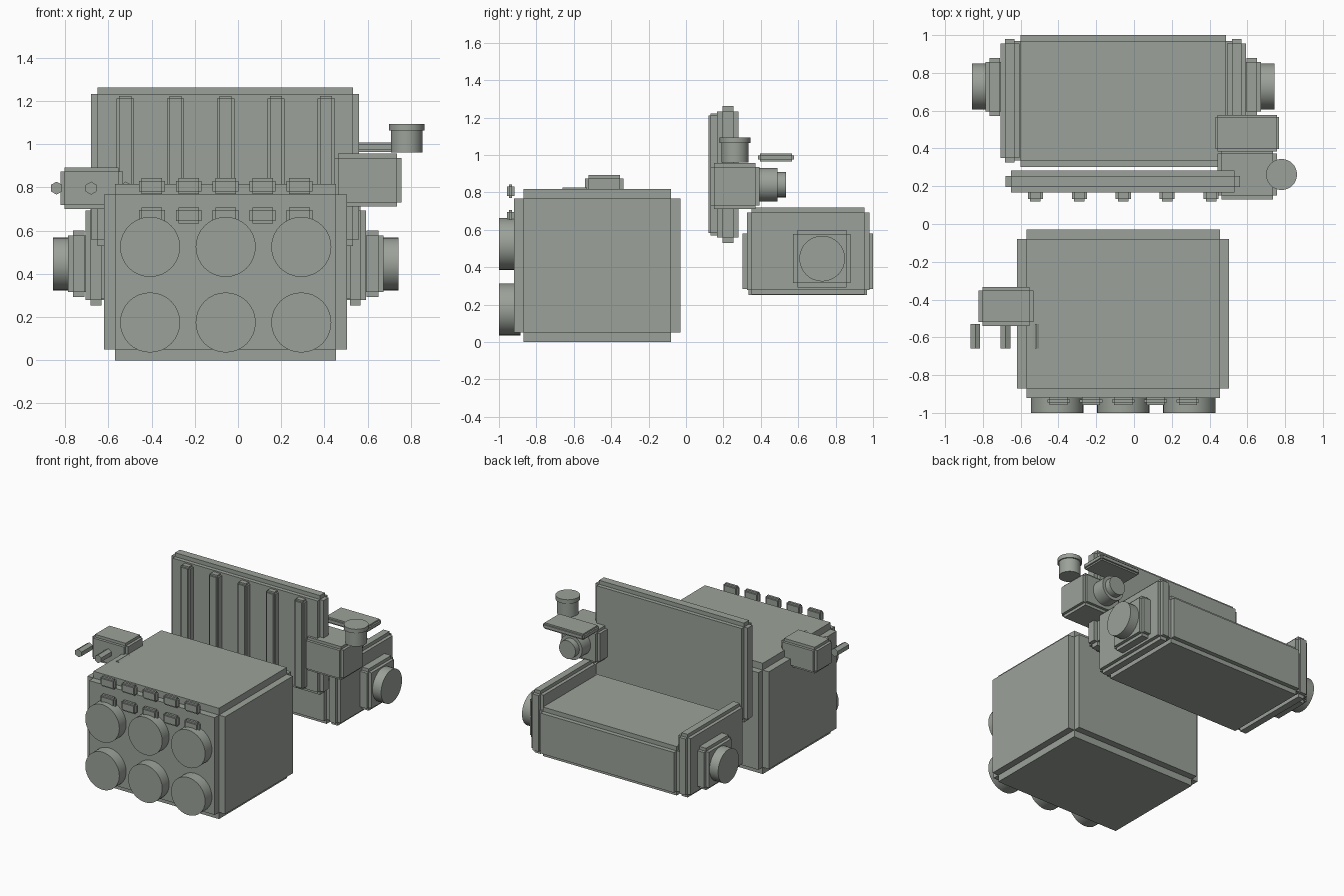
import bpy, bmesh, math
from mathutils import Matrix, Vector

if "Cube" in bpy.data.objects:
    bpy.data.objects.remove(bpy.data.objects["Cube"])

CX = -0.057  # symmetry line of the machine

# Dark grey-green paint for every part
paint = bpy.data.materials.new("dark_grey_green")
paint.diffuse_color = (0.33, 0.36, 0.32, 1)
paint.use_nodes = True
paint.node_tree.nodes["Principled BSDF"].inputs["Base Color"].default_value = paint.diffuse_color


def finish(name, bm):
    bmesh.ops.recalc_face_normals(bm, faces=bm.faces[:])
    mesh = bpy.data.meshes.new(name)
    bm.to_mesh(mesh)
    bm.free()
    mesh.materials.append(paint)
    obj = bpy.data.objects.new(name, mesh)
    bpy.context.collection.objects.link(obj)
    return obj


def panel_box(name, x, y, z, step):
    """Box with square-notched edges: a core whose six faces are pushed out."""
    lo, hi = Vector((x[0], y[0], z[0])), Vector((x[1], y[1], z[1]))
    size = hi - lo - Vector((2 * step,) * 3)
    bm = bmesh.new()
    bmesh.ops.create_cube(bm, size=1, matrix=Matrix.Translation((lo + hi) / 2) @ Matrix.Diagonal((*size, 1)))
    caps = bmesh.ops.extrude_discrete_faces(bm, faces=bm.faces[:])["faces"]
    for f in caps:
        f.normal_update()
        bmesh.ops.translate(bm, verts=f.verts[:], vec=f.normal * step)
    return finish(name, bm)


def cylinder(name, centre, r, length, axis, sides=32):
    rot = {"X": Matrix.Rotation(math.pi / 2, 4, "Y"),
           "Y": Matrix.Rotation(math.pi / 2, 4, "X"),
           "Z": Matrix.Identity(4)}[axis]
    bm = bmesh.new()
    bmesh.ops.create_cone(bm, cap_ends=True, segments=sides, radius1=r, radius2=r,
                          depth=length, matrix=Matrix.Translation(centre) @ rot)
    obj = finish(name, bm)
    if sides > 8:
        for p in obj.data.polygons:
            p.use_smooth = len(p.vertices) == 4
    return obj


# Front cabinet
panel_box("cabinet", (-0.62, 0.504), (-0.92, -0.03), (0, 0.817), 0.05)

# Dials and two rows of buttons on the cabinet front
for i in range(3):
    for z in (0.175, 0.525):
        cylinder("dial", (CX + (i - 1) * 0.35, -0.9425, z), 0.139, 0.115, "Y")
for i in range(5):
    x = CX + (i - 2) * 0.171
    for z in (0.67, 0.806):
        panel_box("button", (x - 0.06, x + 0.06), (-0.958, -0.917), (z - 0.037, z + 0.037), 0.012)

# Side box with three pegs
panel_box("side_box", (-0.823, -0.533), (-0.54, -0.333), (0.70, 0.893), 0.02)
for i in range(3):
    cylinder("peg", (-0.84 + i * 0.16, -0.595, 0.797), 0.03, 0.13, "Y", 6)

# Upright back panel with slats
panel_box("back_panel", (-0.68, 0.561), (0.167, 0.282), (0.53, 1.262), 0.029)
for i in range(5):
    x = CX + (i - 2) * 0.2325
    panel_box("slat", (x - 0.04, x + 0.04), (0.12, 0.185), (0.57, 1.223), 0.012)

# Seat block
panel_box("seat", (-0.634, 0.52), (0.303, 1.0), (0.251, 0.612), 0.032)

# Arms with end plates and hubs, mirrored
for s in (-1, 1):
    def span(a, b):
        return tuple(sorted((CX + s * a, CX + s * b)))
    panel_box("arm", span(0.55, 0.65), (0.325, 0.98), (0.253, 0.718), 0.025)
    panel_box("arm_plate", span(0.63, 0.73), (0.572, 0.88), (0.292, 0.6), 0.023)
    cylinder("arm_hub", (CX + s * 0.74, 0.728, 0.446), 0.122, 0.12, "X")

# Side console, rear nozzle, flat tray and capped pot
panel_box("console", (0.443, 0.757), (0.13, 0.392), (0.711, 0.957), 0.02)
cylinder("nozzle_base", (0.594, 0.43, 0.841), 0.09, 0.12, "Y")
cylinder("nozzle_tip", (0.594, 0.505, 0.841), 0.067, 0.06, "Y")
panel_box("tray", (0.432, 0.768), (0.385, 0.578), (0.965, 1.009), 0.011)
cylinder("pot", (0.781, 0.262, 1.013), 0.073, 0.104, "Z")
cylinder("pot_cap", (0.781, 0.262, 1.078), 0.082, 0.03, "Z")
